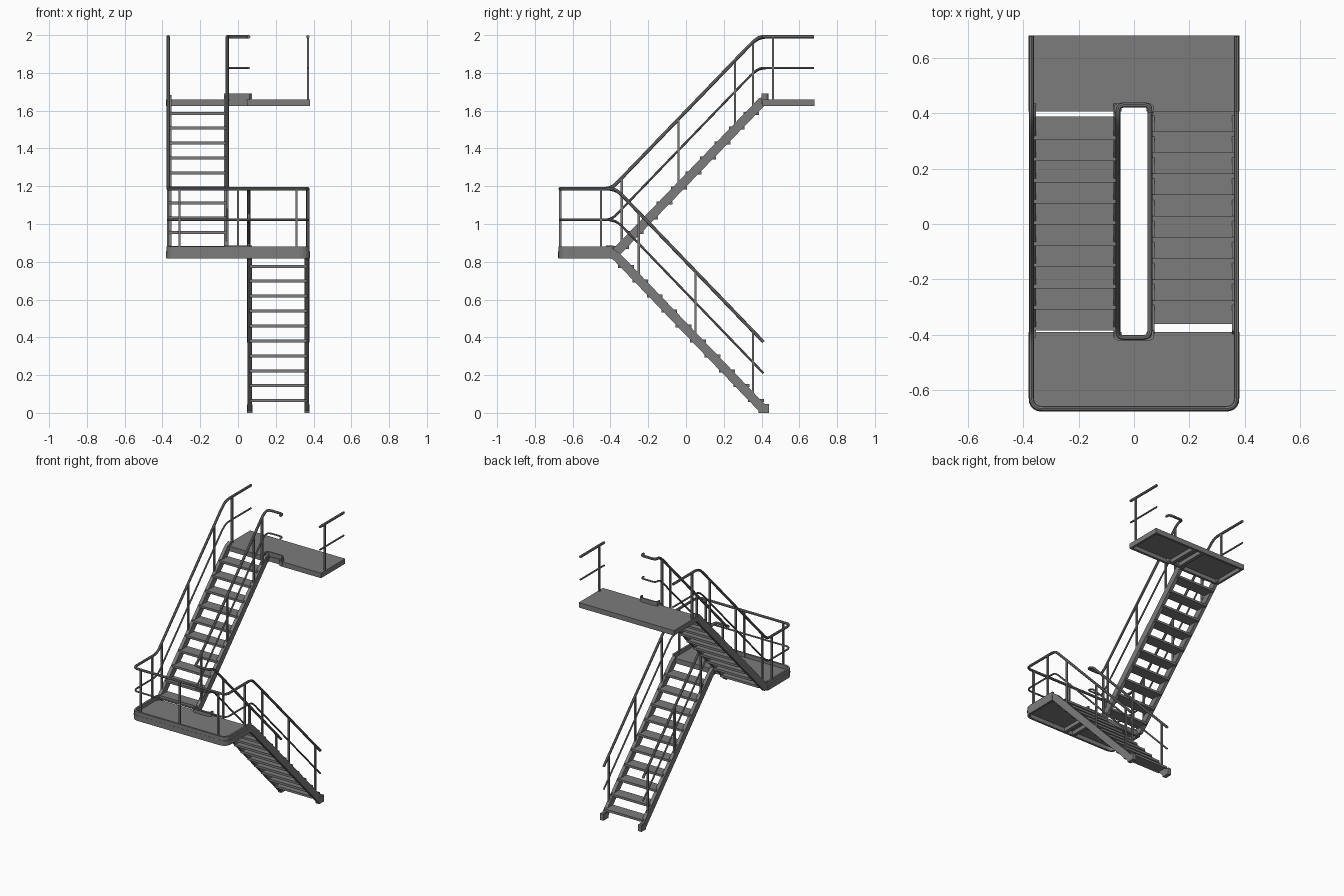
import bpy, bmesh
from mathutils import Vector

cube = bpy.data.objects.get("Cube")
if cube:
    bpy.data.objects.remove(cube)

steel = bpy.data.materials.new("grey_steel")
steel.use_nodes = True
GREY = (0.2, 0.2, 0.2, 1)
steel.diffuse_color = GREY
steel.node_tree.nodes["Principled BSDF"].inputs["Base Color"].default_value = GREY


def add_object(name, mesh):
    mesh.materials.clear()
    mesh.materials.append(steel)
    ob = bpy.data.objects.new(name, mesh)
    bpy.context.collection.objects.link(ob)
    return ob


def prism(name, outline, lo, hi, axis="z"):
    """Extrude a 2D outline (xy along z, or yz along x)."""
    place = (lambda a, b, h: (a, b, h)) if axis == "z" else (lambda a, b, h: (h, a, b))
    bm = bmesh.new()
    face = bm.faces.new([bm.verts.new(place(a, b, lo)) for a, b in outline])
    grown = bmesh.ops.extrude_face_region(bm, geom=[face])["geom"]
    shift = Vector(place(0, 0, hi - lo))
    bmesh.ops.translate(bm, vec=shift, verts=[g for g in grown if isinstance(g, bmesh.types.BMVert)])
    bmesh.ops.recalc_face_normals(bm, faces=bm.faces)
    mesh = bpy.data.meshes.new(name)
    bm.to_mesh(mesh)
    bm.free()
    return add_object(name, mesh)


def box(name, x0, x1, y0, y1, z0, z1):
    return prism(name, [(x0, y0), (x1, y0), (x1, y1), (x0, y1)], z0, z1)


def fillet(points, radius, steps=5):
    """Round the inner corners of an open path with quadratic arcs."""
    pts = [Vector(p) for p in points]
    out = [pts[0]]
    for a, b, c in zip(pts, pts[1:], pts[2:]):
        p = b + (a - b).normalized() * min(radius, (a - b).length * 0.48)
        q = b + (c - b).normalized() * min(radius, (c - b).length * 0.48)
        for i in range(steps + 1):
            t = i / steps
            out.append(p * (1 - t) ** 2 + b * 2 * t * (1 - t) + q * t * t)
    return out + [pts[-1]]


def band(points, half):
    """Outline of constant width around an open 2D path, with mitred corners."""
    pts = [Vector(p) for p in points]
    left, right = [], []
    for i, p in enumerate(pts):
        d1 = (p - pts[i - 1]).normalized() if i else (pts[1] - p).normalized()
        d2 = (pts[i + 1] - p).normalized() if i < len(pts) - 1 else d1
        d = (d1 + d2).normalized()
        n = Vector((-d.y, d.x)) * half / max(d.dot(d1), 0.4)
        left.append(p + n)
        right.append(p - n)
    return left + right[::-1]


def tube(name, points, radius, bend):
    path = fillet(points, bend)
    cu = bpy.data.curves.new(name + "_path", "CURVE")
    cu.dimensions = "3D"
    cu.bevel_depth = radius
    cu.bevel_resolution = 2
    cu.use_fill_caps = True
    sp = cu.splines.new("POLY")
    sp.points.add(len(path) - 1)
    for sp_pt, p in zip(sp.points, path):
        sp_pt.co = (*p, 1)
    tmp = bpy.data.objects.new(name + "_path", cu)
    mesh = bpy.data.meshes.new_from_object(tmp)
    bpy.data.objects.remove(tmp)
    ob = add_object(name, mesh)
    for o in bpy.context.selected_objects:
        o.select_set(False)
    ob.select_set(True)
    bpy.context.view_layer.objects.active = ob
    bpy.ops.object.shade_smooth_by_angle()
    return ob


def post(name, x, y, z0, z1, half=0.006):
    box(name, x - half, x + half, y - half, y + half, z0, z1)


OUT, INN = 0.37, 0.057          # rail distance from the centre line
W = 0.38                        # half width of the platforms
LOW, TOP = 0.855, 1.66          # deck heights
RAIL_LOW, RAIL_TOP = 1.187, 1.991
MID = 0.165                     # drop from handrail to middle rail

# Flights: treads and stringers
lower_path = [(0.44, 0.024), (0.405, 0.024), (-0.365, 0.825), (-0.4, 0.85)]
upper_path = [(-0.41, 0.85), (-0.37, 0.85), (0.4, 1.645), (0.435, 1.66)]
for flight, side, path, y0, dy, z0 in (("lower", 1, lower_path, 0.37, -0.0765, 0.065),
                                       ("upper", -1, upper_path, -0.343, 0.0765, 0.875)):
    for i in range(10):
        y, z = y0 + dy * i, z0 + 0.079 * i
        a, b = sorted((side * 0.06, side * 0.365))
        box(f"{flight}_tread_{i + 1}", a, b, y - 0.042, y + 0.042, z - 0.008, z + 0.008)
    for place, x in (("inner", 0.062), ("outer", 0.365)):
        prism(f"{flight}_{place}_stringer", band(path, 0.024),
              side * x - 0.012, side * x + 0.012, "x")

# Base feet
for place, x in (("inner", 0.062), ("outer", 0.365)):
    box(f"{place}_foot", x - 0.014, x + 0.014, 0.385, 0.44, 0, 0.045)


# Platforms: thin deck over an open frame with cross beams
def platform(name, s, edge, back, deck, corner):
    drop = 0.036
    notch = [(W, s * edge), (0.045, s * edge), (0.045, s * (edge + 0.018)),
             (-0.045, s * (edge + 0.018)), (-W, s * edge)]
    notch.insert(4, (-0.045, s * edge))
    rim = [(-W, s * edge), (-W, s * back), (W, s * back), (W, s * edge)]
    rim = fillet(rim, corner) if corner else [Vector(p) for p in rim]
    prism(name + "_deck", rim[:-1] + notch[:-1], deck - 0.008, deck)
    inset = [Vector((p.x * (W - 0.008) / W, p.y - s * 0.008 if abs(p.y) > back - 0.05 else p.y))
             for p in rim]
    prism(name + "_rim", band(inset, 0.008), deck - drop, deck)
    for sign in (-1, 1):
        a, b = sorted((sign * 0.047, sign * W))
        c, d = sorted((s * edge, s * (edge + 0.018)))
        box(f"{name}_edge_beam_{'left' if sign > 0 else 'right'}", a, b, c, d, deck - drop, deck - 0.002)
        c, d = sorted((s * (edge + 0.02), s * (back - 0.012)))
        box(f"{name}_cross_beam_{'left' if sign > 0 else 'right'}", sign * 0.035 - 0.012,
            sign * 0.035 + 0.012, c, d, deck - drop, deck - 0.004)
    c, d = sorted((s * (edge + 0.018), s * (edge + 0.03)))
    box(name + "_notch_beam", -0.06, 0.06, c, d, deck - drop, deck - 0.002)
    # toe board bent round the stair well
    u = fillet([(-0.068, s * (edge - 0.005)), (-0.068, s * (edge + 0.028)),
                (0.068, s * (edge + 0.028)), (0.068, s * (edge - 0.005))], 0.03)
    prism(name + "_well_toe_board", band(u, 0.005), deck - 0.025, deck + 0.03)
    return inset


inset = platform("landing", -1, 0.39, 0.677, LOW, 0.05)
prism("landing_toe_board", band(inset, 0.007), LOW - 0.038, LOW + 0.027)
platform("top_platform", 1, 0.405, 0.68, TOP, 0)

# Handrails and middle rails
for label, drop, r in (("handrail", 0, 0.009), ("middle_rail", MID, 0.006)):
    lo, hi = RAIL_LOW - drop, RAIL_TOP - drop
    foot, head = 0.375 - drop, 1.965 - drop
    tube("outer_" + label, [
        (OUT, 0.41, foot), (OUT, -0.36, lo - 0.012), (OUT, -0.395, lo), (OUT, -0.666, lo),
        (-OUT, -0.666, lo), (-OUT, -0.395, lo), (-OUT, 0.355, head),
        (-OUT, 0.4, hi), (-OUT, 0.678, hi)], r, 0.04)
    tube("inner_" + label, [
        (INN, 0.41, foot), (INN, -0.36, lo - 0.012), (INN, -0.41, lo), (-INN, -0.41, lo),
        (-INN, -0.385, lo + 0.01), (-INN, 0.355, head), (-INN, 0.39, hi),
        (-INN, 0.43, hi), (INN, 0.43, hi), (INN, 0.4, hi)], r, 0.03)
    tube("top_left_" + label, [(OUT, 0.405, hi), (OUT, 0.54, hi), (OUT, 0.678, hi)], r, 0.01)

# Posts along both flights
for place, x in (("inner", INN), ("outer", OUT)):
    for i, y in enumerate((0.355, 0.05, -0.25)):
        rise = 1.04 * (0.41 - y)
        post(f"lower_{place}_post_{i + 1}", x, y, 0.02 + rise, 0.375 + rise)
    for i, y in enumerate((-0.34, -0.04, 0.26)):
        rise = 1.04 * (y + 0.37)
        post(f"upper_{place}_post_{i + 1}", -x, y, 0.85 + rise, RAIL_LOW + 0.02 + rise)
post("upper_inner_end_post", -INN, 0.355, 1.6, 1.965)

# Posts round the platforms
for side, s in (("left", 1), ("right", -1)):
    post(f"landing_{side}_side_post", s * OUT, -0.45, LOW, RAIL_LOW)
    post(f"landing_{side}_front_post", s * 0.31, -0.666, LOW, RAIL_LOW)
    post(f"top_{side}_post", s * OUT, 0.46, TOP - 0.02, RAIL_TOP)
post("landing_middle_post", 0, -0.666, LOW, RAIL_LOW)
